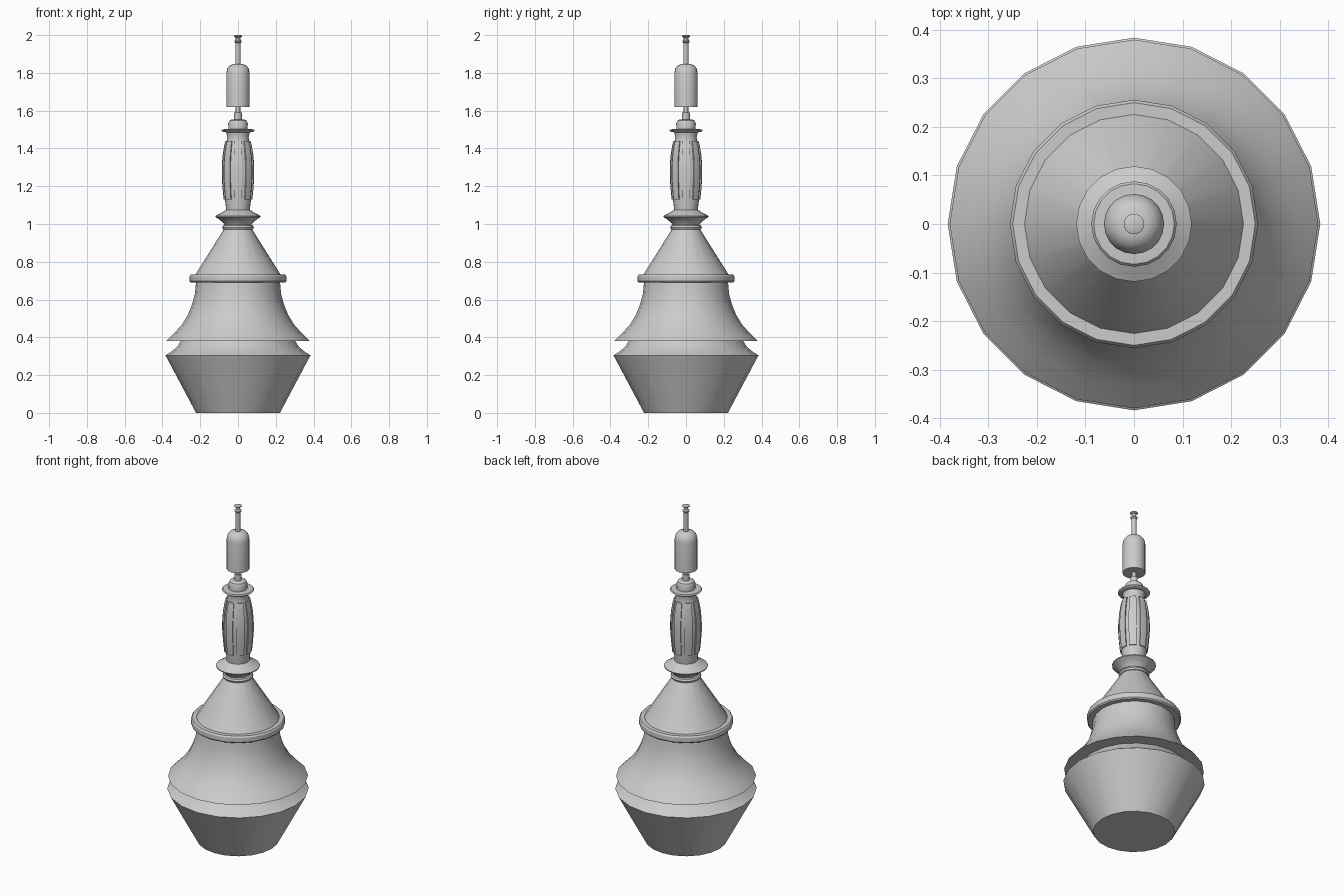
import bpy, bmesh
from math import cos, sin, pi, radians

if "Cube" in bpy.data.objects:
    bpy.data.objects.remove(bpy.data.objects["Cube"])


def lathe(name, profile, sides=20, phase=0.0, ribs=None):
    """Revolve (radius, z) points about z, capping both ends."""
    bm = bmesh.new()
    rings = []
    for r, z in profile:
        rings.append([bm.verts.new((r * cos(2 * pi * i / sides + phase),
                                    r * sin(2 * pi * i / sides + phase), z))
                      for i in range(sides)])
    raised = []
    for a, b in zip(rings, rings[1:]):
        for i in range(sides):
            j = (i + 1) % sides
            f = bm.faces.new((a[i], a[j], b[j], b[i]))
            # two of every three faces become a raised rib
            if ribs and ribs[0] <= f.calc_center_median().z <= ribs[1] and i % 3 < 2:
                raised.append(f)
    bm.faces.new(rings[0][::-1])
    bm.faces.new(rings[-1])
    bm.normal_update()
    if raised:
        out = bmesh.ops.extrude_face_region(bm, geom=raised)
        bmesh.ops.delete(bm, geom=raised, context='FACES_ONLY')
        for v in out['geom']:
            if isinstance(v, bmesh.types.BMVert):
                k = 1 + ribs[2] / v.co.xy.length
                v.co.x *= k
                v.co.y *= k
    bmesh.ops.recalc_face_normals(bm, faces=bm.faces)
    mesh = bpy.data.meshes.new(name)
    bm.to_mesh(mesh)
    bm.free()
    obj = bpy.data.objects.new(name, mesh)
    bpy.context.collection.objects.link(obj)
    bpy.ops.object.select_all(action='DESELECT')
    obj.select_set(True)
    bpy.context.view_layer.objects.active = obj
    bpy.ops.object.shade_smooth_by_angle(angle=radians(30))
    return obj


# tapered base with a curved shoulder
lathe("base", [(0.222, 0), (0.384, 0.305), (0.352, 0.325), (0.322, 0.35), (0.30, 0.385)])

# flared skirt
lathe("skirt", [(0.29, 0.38), (0.38, 0.38), (0.335, 0.425), (0.295, 0.47), (0.265, 0.52),
                (0.243, 0.575), (0.228, 0.63), (0.222, 0.70)])

# collar and conical roof
lathe("collar", [(0.21, 0.69), (0.25, 0.69), (0.256, 0.697), (0.256, 0.723),
                 (0.25, 0.732), (0.21, 0.732)])
lathe("cone", [(0.227, 0.73), (0.076, 0.97)])

# moulded neck
lathe("neck_ring", [(0.07, 0.968), (0.079, 0.972), (0.084, 0.982), (0.079, 0.992), (0.07, 0.996)])
lathe("neck_flare", [(0.068, 0.99), (0.072, 1.0), (0.10, 1.025), (0.119, 1.037), (0.119, 1.043),
                     (0.09, 1.058), (0.06, 1.077)])

# bulged grip with eight raised ribs
lathe("ribbed_grip", [(0.062, 1.07), (0.069, 1.13), (0.075, 1.19), (0.079, 1.25),
                      (0.079, 1.30), (0.075, 1.36), (0.067, 1.41), (0.060, 1.44),
                      (0.056, 1.46), (0.063, 1.487)],
      sides=24, phase=-pi / 12, ribs=(1.13, 1.44, 0.007))

# rim disc and cap over the grip
lathe("rim", [(0.06, 1.484), (0.083, 1.49), (0.088, 1.495), (0.083, 1.501), (0.05, 1.503)])
lathe("cap", [(0.05, 1.50), (0.052, 1.53), (0.045, 1.547), (0.034, 1.554)])
lathe("stem_socket", [(0.02, 1.55), (0.02, 1.59)])
lathe("stem", [(0.012, 1.58), (0.012, 1.63)])

# domed canister
lathe("canister", [(0.062, 1.62), (0.062, 1.80), (0.057, 1.822), (0.045, 1.838), (0.028, 1.846)])

# tip rod with beads
lathe("tip_rod", [(0.013, 1.84), (0.013, 1.957), (0.019, 1.963), (0.019, 1.969), (0.012, 1.975),
                  (0.012, 1.986), (0.021, 1.992), (0.021, 1.997), (0.014, 2.0)])
